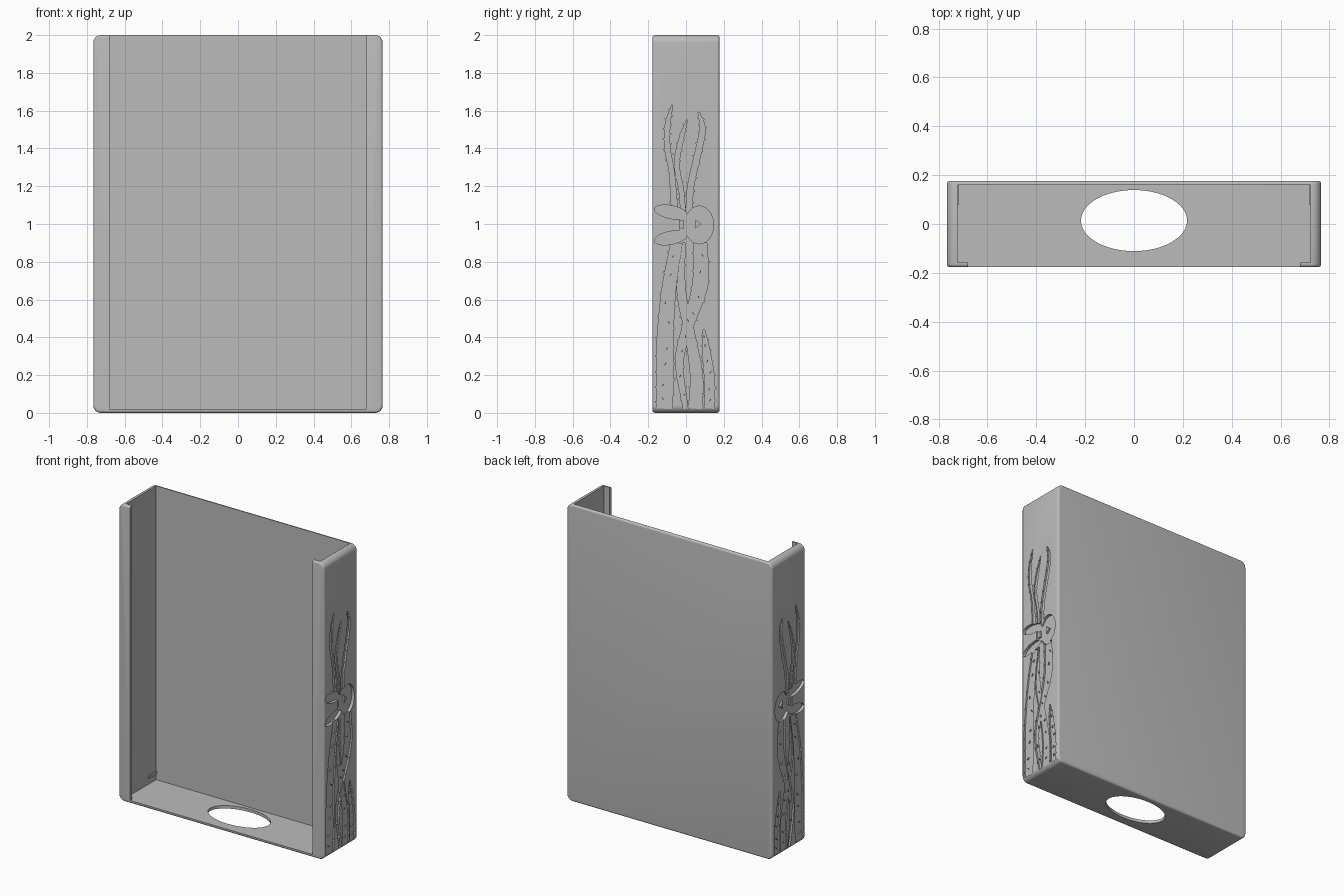
import bpy, bmesh, math, random
from mathutils import Vector

if "Cube" in bpy.data.objects:
    bpy.data.objects.remove(bpy.data.objects["Cube"])

random.seed(4)
HX, HY, H = 0.766, 0.177, 2.0            # half width, half depth, height
GREY = bpy.data.materials.new("plain_grey")
GREY.diffuse_color = (0.5, 0.5, 0.5, 1)
GREY.use_nodes = True
GREY.node_tree.nodes["Principled BSDF"].inputs["Base Color"].default_value = GREY.diffuse_color


def make(name, bm):
    bmesh.ops.recalc_face_normals(bm, faces=bm.faces)
    me = bpy.data.meshes.new(name)
    bm.to_mesh(me)
    bm.free()
    me.materials.append(GREY)
    ob = bpy.data.objects.new(name, me)
    bpy.context.collection.objects.link(ob)
    return ob


def add_box(bm, lo, hi):
    vs = bmesh.ops.create_cube(bm, size=1)["verts"]
    for v in vs:
        v.co = Vector([(a + b) / 2 + c * (b - a) for a, b, c in zip(lo, hi, v.co)])


def box(name, lo, hi):
    bm = bmesh.new()
    add_box(bm, lo, hi)
    return make(name, bm)


def side_prism(bm, pts, x0, x1):
    """Extrude a (y, z) outline from x0 to x1, on both sides of the case."""
    for s in (1, -1):
        f = bm.faces.new([bm.verts.new((s * x0, y, z)) for y, z in pts])
        ext = bmesh.ops.extrude_face_region(bm, geom=[f])["geom"]
        for v in ext:
            if isinstance(v, bmesh.types.BMVert):
                v.co.x = s * x1


def carve(target, cutter):
    mod = target.modifiers.new("cut", "BOOLEAN")
    mod.operation, mod.solver, mod.object = "DIFFERENCE", "EXACT", cutter
    bpy.context.view_layer.objects.active = target
    bpy.ops.object.modifier_apply(modifier=mod.name)
    bpy.data.objects.remove(cutter)


def engrave(outline, depth):
    bm = bmesh.new()
    side_prism(bm, outline, HX - depth, HX + 0.05)
    carve(case, make("engraving_cutter", bm))


def ellipse(cy, cz, a, b, tilt=0, n=40):
    c, s = math.cos(tilt), math.sin(tilt)
    out = []
    for i in range(n):
        t = 2 * math.pi * i / n
        u, v = a * math.cos(t), b * math.sin(t)
        out.append((cy + u * c - v * s, cz + u * s + v * c))
    return out


def stem(keys, thorn_gap=4, steps=9):
    """Smooth tapered ribbon outline with thorns, from (y, z, half width) keys."""
    k = [Vector(p) for p in keys]
    k = [2 * k[0] - k[1]] + k + [2 * k[-1] - k[-2]]
    line = []
    for i in range(1, len(k) - 2):
        a, b, c, d = k[i - 1:i + 3]
        for j in range(steps):
            t = j / steps
            line.append(0.5 * (2 * b + (c - a) * t + (2 * a - 5 * b + 4 * c - d) * t * t
                               + (3 * b - a - 3 * c + d) * t ** 3))
    line.append(k[-2])
    left, right = [], []
    for i, p in enumerate(line):
        q, r = line[max(i - 1, 0)], line[min(i + 1, len(line) - 1)]
        d = Vector((r.x - q.x, r.y - q.y)).normalized()
        n = Vector((-d.y, d.x))
        for side, sgn, off in ((left, 1, 0), (right, -1, 2)):
            e = Vector((p.x, p.y)) + n * sgn * p.z
            side.append(e)
            if i % thorn_gap == off and 0 < i < len(line) - 1:
                side.append(e + n * sgn * 0.009 + d * 0.004)
                side.append(e + d * 0.009)
    return [(v.x, v.y) for v in left + right[::-1]]


# Case: rounded block
case = box("case", (-HX, -HY, 0), (HX, HY, H))
bm = bmesh.new()
bm.from_mesh(case.data)
along_y = [e for e in bm.edges if abs(e.verts[0].co.y - e.verts[1].co.y) > 0.1]
bmesh.ops.bevel(bm, geom=along_y, offset=0.04, segments=8, affect="EDGES", profile=0.5)
rims = [e for e in bm.edges if abs(e.verts[0].co.y - e.verts[1].co.y) < 1e-4]
bmesh.ops.bevel(bm, geom=rims, offset=0.013, segments=4, affect="EDGES", profile=0.5)
bm.to_mesh(case.data)
bm.free()

# Hollow, open top and front window between the two lips
carve(case, box("hollow_cutter", (-0.723, -0.157, 0.02), (0.723, 0.16, 2.2)))
carve(case, box("window_cutter", (-0.68, -0.4, 0.02), (0.68, 0.0, 2.2)))

# Oval hole in the floor
bm = bmesh.new()
f = bm.faces.new([bm.verts.new((x, y, -0.1)) for x, y in ellipse(0, 0.014, 0.217, 0.125, n=64)])
for v in bmesh.ops.extrude_face_region(bm, geom=[f])["geom"]:
    if isinstance(v, bmesh.types.BMVert):
        v.co.z = 0.1
carve(case, make("oval_cutter", bm))

# Engraved thorny stems on both sides, each at its own depth
stems = [
    ([(-0.073, 1.63, 0.003), (-0.098, 1.52, 0.013), (-0.098, 1.4, 0.014), (-0.075, 1.27, 0.013),
      (-0.06, 1.07, 0.016)], 0.010),
    ([(0.005, 1.55, 0.003), (-0.028, 1.44, 0.012), (-0.048, 1.31, 0.012), (-0.025, 1.18, 0.012),
      (-0.015, 1.05, 0.012)], 0.008),
    ([(0.068, 1.59, 0.004), (0.087, 1.5, 0.014), (0.06, 1.36, 0.016), (0.025, 1.2, 0.016),
      (0.015, 1.05, 0.016)], 0.012),
    ([(-0.05, 0.9, 0.03), (-0.09, 0.66, 0.036), (-0.11, 0.4, 0.042), (-0.11, 0.2, 0.045),
      (-0.115, 0.022, 0.04)], 0.010),
    ([(-0.012, 0.9, 0.006), (-0.025, 0.65, 0.022), (0.02, 0.42, 0.025), (0.055, 0.2, 0.032),
      (0.05, 0.022, 0.035)], 0.008),
    ([(0.075, 0.9, 0.035), (0.075, 0.68, 0.04), (0.01, 0.46, 0.028), (-0.035, 0.27, 0.02),
      (-0.002, 0.022, 0.012)], 0.012),
    ([(0.095, 0.44, 0.004), (0.108, 0.32, 0.02), (0.125, 0.17, 0.026), (0.125, 0.022, 0.024)], 0.010),
]
for keys, depth in stems:
    engrave(stem(keys), depth)

# Engraved rabbit head: face and two ears pointing to the front
engrave(ellipse(0.07, 0.995, 0.076, 0.1), 0.02)
engrave(ellipse(-0.08, 1.063, 0.088, 0.034, -0.2), 0.02)
engrave(ellipse(-0.08, 0.927, 0.088, 0.034, 0.2), 0.02)
engrave([(-0.035, 0.95), (0.03, 0.94), (0.03, 1.05), (-0.035, 1.04)], 0.02)

# Raised nose and brow inside the rabbit recess
bm = bmesh.new()
side_prism(bm, [(0.05, 0.975), (0.08, 1.0), (0.05, 1.025)], HX - 0.025, HX - 0.008)
side_prism(bm, [(-0.034, 0.978), (-0.01, 0.975), (-0.01, 1.02), (-0.034, 1.018)], HX - 0.025, HX - 0.008)
make("rabbit_details", bm)

# Small raised flecks on the lower stems
bm = bmesh.new()
for keys, depth in stems[3:]:
    for a, b in zip(keys, keys[1:]):
        for t in (0.3, 0.7):
            w = a[2] + (b[2] - a[2]) * t
            y = a[0] + (b[0] - a[0]) * t + random.uniform(-0.4, 0.4) * w
            z = a[1] + (b[1] - a[1]) * t
            side_prism(bm, ellipse(y, z, 0.009, 0.003, random.uniform(0.6, 2.4), 6),
                       HX - depth - 0.003, HX - 0.002)
make("stem_flecks", bm)

# Small support ribs inside, near the floor
bm = bmesh.new()
for s in (1, -1):
    xs = sorted((s * 0.716, s * 0.73))
    add_box(bm, (xs[0], 0.08, 0.06), (xs[1], 0.165, 0.08))
make("support_ribs", bm)

bpy.ops.object.select_all(action="DESELECT")
case.select_set(True)
bpy.context.view_layer.objects.active = case
bpy.ops.object.shade_smooth_by_angle(angle=math.radians(30))
